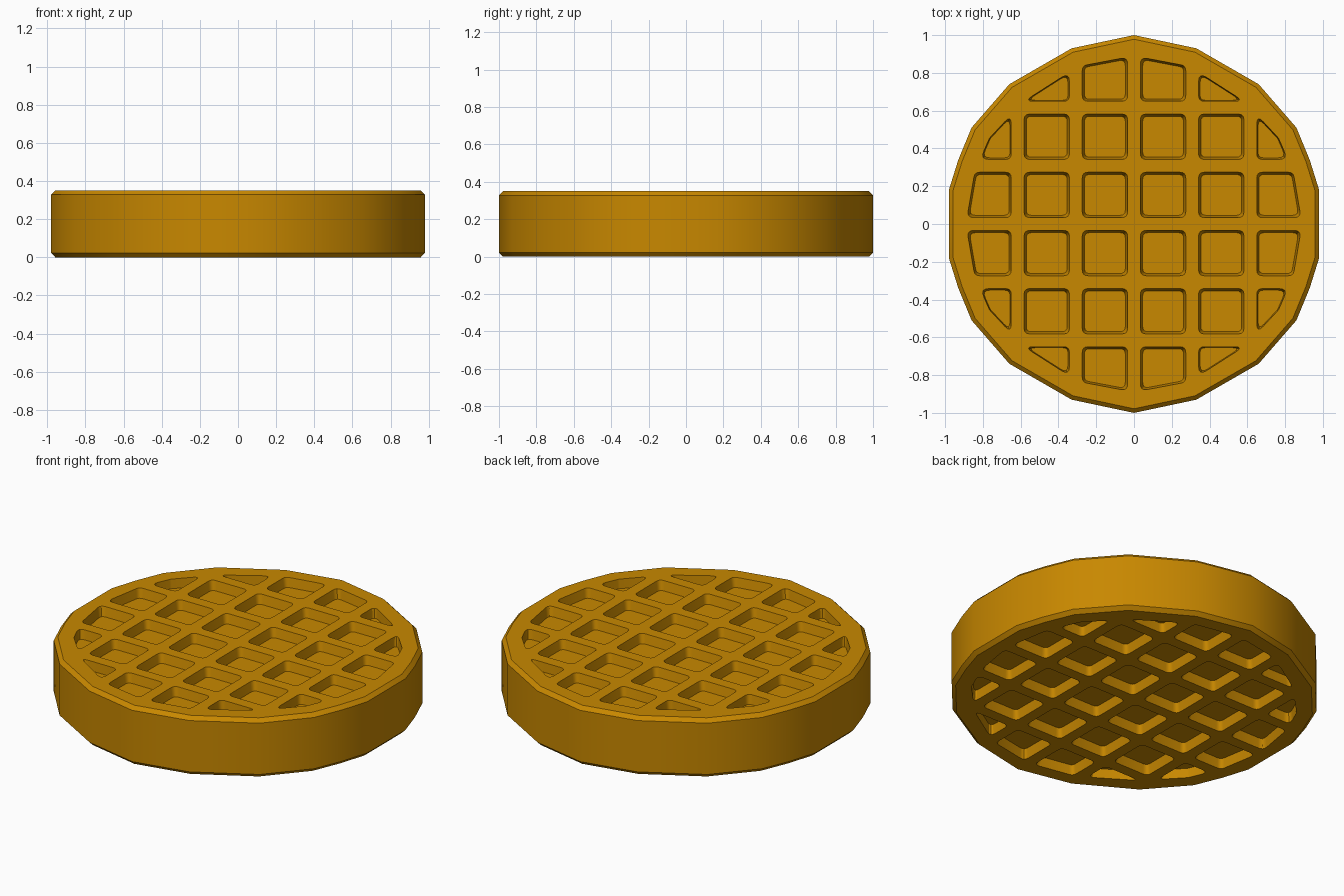
import bpy
import bmesh
import math
from mathutils import Vector

HEIGHT = 0.35
DEPTH = 0.055
CHAMFER = 0.022
PITCH = 0.308
HALF_CELL = 0.12

cube = bpy.data.objects.get("Cube")
if cube:
    bpy.data.objects.remove(cube, do_unlink=True)

batter = bpy.data.materials.new("golden_batter")
batter.use_nodes = True
colour = (0.58, 0.246, 0.0, 1)
batter.diffuse_color = colour
batter.node_tree.nodes["Principled BSDF"].inputs["Base Color"].default_value = colour


def mirrored(quarter):
    """Complete a convex outline from one quarter, counter-clockwise."""
    points = {(sx * x, sy * y) for x, y in quarter for sx in (1, -1) for sy in (1, -1)}
    return [Vector(p) for p in sorted(points, key=lambda p: math.atan2(p[1], p[0]))]


def loft(bm, points, levels):
    """Stack scaled copies of a flat outline into a closed solid."""
    centre = sum(points, Vector((0, 0))) / len(points)
    rings = []
    for scale, z in levels:
        flat = [centre + (p - centre) * scale for p in points]
        rings.append([bm.verts.new((p.x, p.y, z)) for p in flat])
    n = len(points)
    for low, high in zip(rings, rings[1:]):
        for i in range(n):
            j = (i + 1) % n
            bm.faces.new((low[i], low[j], high[j], high[i]))
    bm.faces.new(rings[0])
    bm.faces.new(rings[-1])


def make_object(name, bm):
    bmesh.ops.recalc_face_normals(bm, faces=bm.faces[:])
    mesh = bpy.data.meshes.new(name)
    bm.to_mesh(mesh)
    bm.free()
    mesh.materials.append(batter)
    obj = bpy.data.objects.new(name, mesh)
    bpy.context.collection.objects.link(obj)
    return obj


def clip(points, border):
    """Keep the part of a convex polygon inside a counter-clockwise border."""
    for a, b in zip(border, border[1:] + border[:1]):
        def side(p):
            return (b - a).cross(p - a)
        kept = []
        for p, q in zip(points, points[1:] + points[:1]):
            dp, dq = side(p), side(q)
            if dp >= 0:
                kept.append(p)
            if dp * dq < 0:
                kept.append(p.lerp(q, dp / (dp - dq)))
        points = kept
    return points


def round_corners(points, radius=0.03, steps=4):
    """Round each corner, cutting further back along sharper ones."""
    result = []
    n = len(points)
    for i, p in enumerate(points):
        edges = [points[i - 1] - p, points[(i + 1) % n] - p]
        reach = min(radius / math.tan(edges[0].angle(edges[1]) / 2), 0.05)
        start, end = [p + e.normalized() * min(reach, e.length * 0.4) for e in edges]
        for k in range(steps + 1):
            t = k / steps
            result.append(start.lerp(p, t).lerp(p.lerp(end, t), t))
    return result


# Round body with faceted sides and chamfered rims
outline = mirrored([(0.98, 0.18), (0.93, 0.34), (0.86, 0.51),
                    (0.66, 0.74), (0.33, 0.93), (0, 1)])
bm = bmesh.new()
loft(bm, outline, [(1 - CHAMFER, 0), (1, CHAMFER),
                   (1, HEIGHT - CHAMFER), (1 - CHAMFER, HEIGHT)])
waffle = make_object("waffle", bm)

# Tapered pockets on both faces, trimmed by the rim
rim = mirrored([(0.89, 0), (0.843, 0.276), (0.765, 0.455),
                (0.585, 0.648), (0.294, 0.834), (0, 0.89)])
bm = bmesh.new()
for row in range(6):
    for col in range(6):
        centre = Vector((col - 2.5, row - 2.5)) * PITCH
        cell = [centre + Vector(c) * HALF_CELL
                for c in ((-1, -1), (1, -1), (1, 1), (-1, 1))]
        cell = clip(cell, rim)
        if len(cell) < 3:
            continue
        cell = round_corners(cell)
        loft(bm, cell, [(1, -0.05), (1, 0), (0.9, DEPTH)])
        loft(bm, cell, [(0.9, HEIGHT - DEPTH), (1, HEIGHT), (1, HEIGHT + 0.05)])
pockets = make_object("pocket_cutter", bm)
pockets.hide_render = True

cut = waffle.modifiers.new("pockets", "BOOLEAN")
cut.operation = "DIFFERENCE"
cut.solver = "EXACT"
cut.object = pockets

bpy.ops.object.select_all(action="DESELECT")
waffle.select_set(True)
bpy.context.view_layer.objects.active = waffle
bpy.ops.object.modifier_apply(modifier=cut.name)
bpy.data.objects.remove(pockets, do_unlink=True)
bpy.ops.object.shade_smooth_by_angle(angle=0.5)
